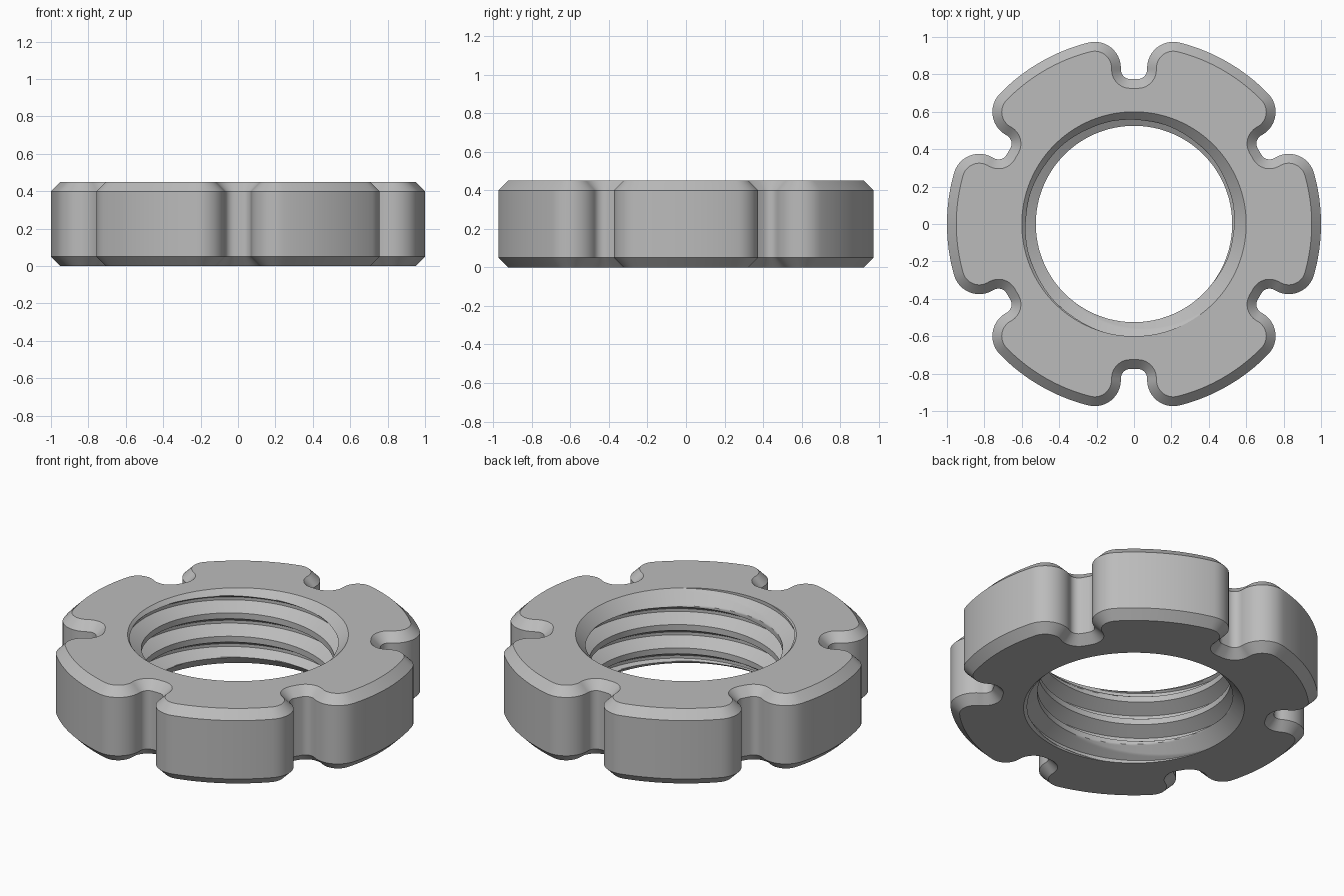
import bpy, bmesh
from math import sin, cos, pi, radians, atan2, hypot

if "Cube" in bpy.data.objects:
    bpy.data.objects.remove(bpy.data.objects["Cube"], do_unlink=True)

HEIGHT, CHAMFER = 0.45, 0.05
MAJOR, MINOR, PITCH = 0.6, 0.525, 0.14
COLUMNS, STEPS = 144, 32      # bore divisions per turn and per pitch
CREST_Z = 0.39                # top of a thread crest at the front

steel = bpy.data.materials.new("steel_grey")
steel.use_nodes = True
steel.diffuse_color = (0.5, 0.5, 0.5, 1)
steel.node_tree.nodes["Principled BSDF"].inputs["Base Color"].default_value = (0.5, 0.5, 0.5, 1)


def arc(cx, cy, r, start, end, n):
    angles = [start + (end - start) * i / n for i in range(n + 1)]
    return [(cx + r * cos(a), cy + r * sin(a)) for a in angles]


def outline(inset):
    """Six slots with rounded floors and rounded lobe corners."""
    cx, cy = 0.21, 0.834
    tangent = atan2(cy, cx)
    half = arc(0.02, 0.825, 0.05 + inset, -pi / 2, 0, 8)
    half += arc(cx, cy, 0.14 - inset, pi, tangent, 12)
    half += arc(0, 0, hypot(cx, cy) + 0.14 - inset, tangent, pi / 3, 8)[1:]
    slot = [(-x, y) for x, y in reversed(half[:-1])] + half
    points = []
    for k in range(6):
        c, s = cos(-k * pi / 3), sin(-k * pi / 3)
        points += [(x * c - y * s, x * s + y * c) for x, y in slot]
    return points


def thread_radius(t):
    """Trapezoid thread profile over one pitch, starting at the crest top."""
    if t < 5 / 16:
        depth = t * 16 / 5
    elif t < 7 / 16:
        depth = 1
    else:
        depth = max(0, 1 - (t - 7 / 16) * 16 / 5)
    return MINOR + (MAJOR - MINOR) * depth


def skin(bm, rows, closed):
    for a, b in zip(rows, rows[1:]):
        count = len(a) if closed else len(a) - 1
        for i in range(count):
            j = (i + 1) % len(a)
            bm.faces.new((a[i], a[j], b[j], b[i]))


bm = bmesh.new()

# Slotted outer wall with chamfered rims
levels = [(CHAMFER, 0), (0, CHAMFER), (0, HEIGHT - CHAMFER), (CHAMFER, HEIGHT)]
skin(bm, [[bm.verts.new((x, y, z)) for x, y in outline(d)] for d, z in levels], True)

# Threaded bore, rows following the helix, countersunk at both ends
rows = []
for j in range(5 * STEPS + 1):
    row = []
    for i in range(COLUMNS + 1):
        turn = i / COLUMNS
        z = CREST_Z + PITCH * (turn - 4 + j / STEPS)
        z = min(max(z, 0), HEIGHT)
        r = max(thread_radius(j % STEPS / STEPS), MAJOR - min(z, HEIGHT - z))
        a = 2 * pi * turn - pi / 2
        row.append(bm.verts.new((r * cos(a), r * sin(a), z)))
    rows.append(row)
skin(bm, rows, False)
bmesh.ops.remove_doubles(bm, verts=bm.verts, dist=0.0001)
bmesh.ops.dissolve_degenerate(bm, edges=bm.edges, dist=0.00005)

# Flat top and bottom faces
for level in (0, HEIGHT):
    rim = [e for e in bm.edges if len(e.link_faces) == 1
           and all(abs(v.co.z - level) < 0.0001 for v in e.verts)]
    bmesh.ops.triangle_fill(bm, edges=rim, use_beauty=True, use_dissolve=False)
bmesh.ops.recalc_face_normals(bm, faces=bm.faces)

mesh = bpy.data.meshes.new("slotted_nut")
bm.to_mesh(mesh)
bm.free()
mesh.materials.append(steel)
nut = bpy.data.objects.new("slotted_nut", mesh)
bpy.context.collection.objects.link(nut)
bpy.ops.object.select_all(action="DESELECT")
nut.select_set(True)
bpy.context.view_layer.objects.active = nut
bpy.ops.object.shade_smooth_by_angle(angle=radians(30))
